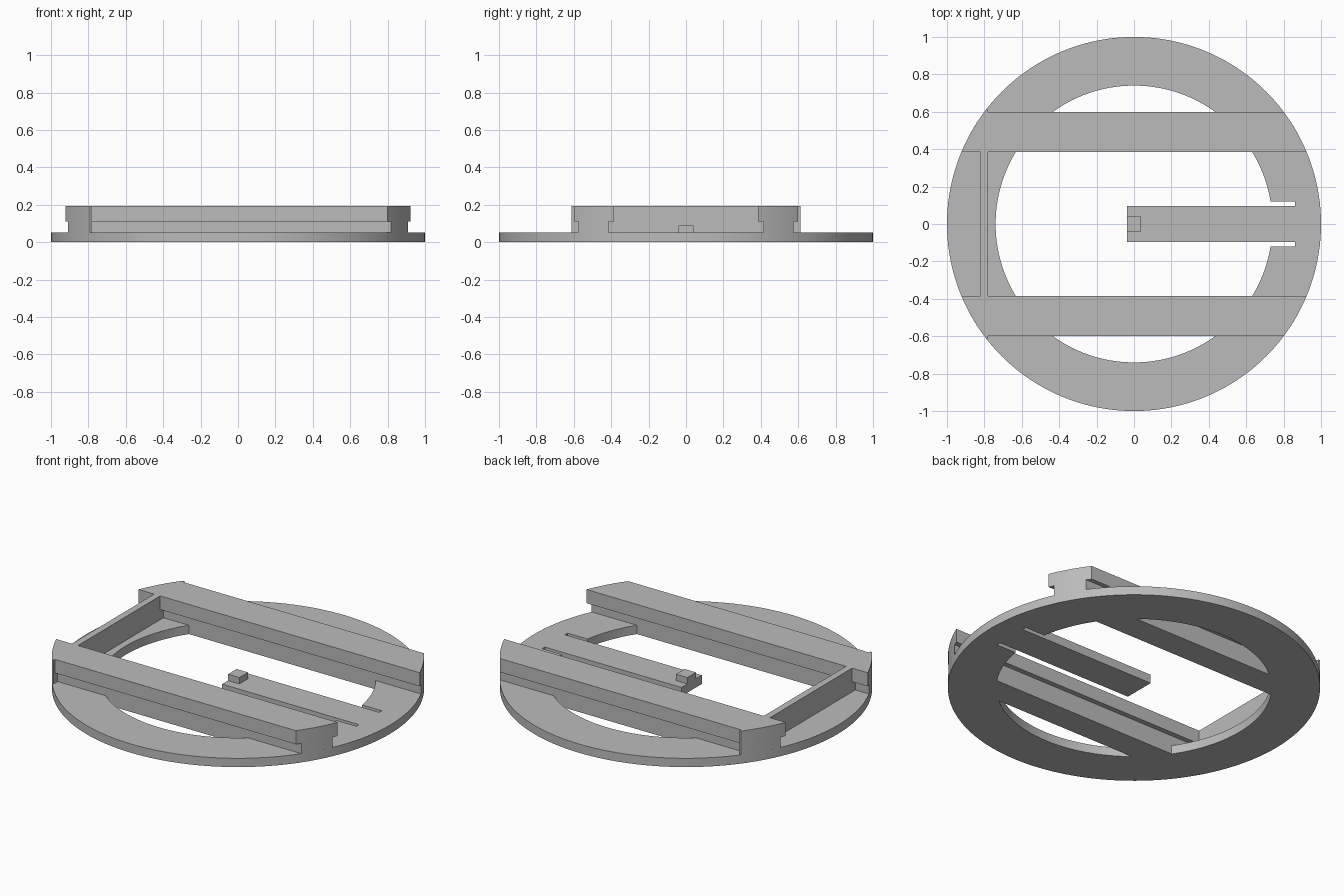
import bpy, bmesh, math

if "Cube" in bpy.data.objects:
    bpy.data.objects.remove(bpy.data.objects["Cube"])

BASE_T, LEDGE_Z, TOP_Z = 0.052, 0.112, 0.193   # plate top, rail ledge, rail top
R_OUT, R_IN = 1.0, 0.74
FOOT = (0.415, 0.575)      # rail foot, inner and outer y
HEAD = (0.385, 0.60)       # rail head, inner and outer y

grey = bpy.data.materials.new("grey")
grey.diffuse_color = (0.5, 0.5, 0.5, 1)
grey.use_nodes = True
grey.node_tree.nodes["Principled BSDF"].inputs["Base Color"].default_value = grey.diffuse_color


def arc(r, a0, a1):
    n = max(2, math.ceil(abs(a1 - a0) / (2 * math.pi) * 160))
    return [(r * math.cos(a0 + (a1 - a0) * i / n),
             r * math.sin(a0 + (a1 - a0) * i / n)) for i in range(n + 1)]


def flip(points):
    return [(x, -y) for x, y in points]


def prism(name, outlines, z0, z1):
    """Extrude flat outlines (inner ones become holes) from z0 to z1."""
    curve = bpy.data.curves.new(name, 'CURVE')
    curve.dimensions = '2D'
    curve.fill_mode = 'BOTH'
    curve.extrude = (z1 - z0) / 2
    for pts in outlines:
        s = curve.splines.new('POLY')
        s.points.add(len(pts) - 1)
        for p, (x, y) in zip(s.points, pts):
            p.co = (x, y, 0, 1)
        s.use_cyclic_u = True
    tmp = bpy.data.objects.new(name + "_outline", curve)
    bpy.context.collection.objects.link(tmp)
    dg = bpy.context.evaluated_depsgraph_get()
    mesh = bpy.data.meshes.new_from_object(tmp.evaluated_get(dg))
    bpy.data.objects.remove(tmp)
    bm = bmesh.new()
    bm.from_mesh(mesh)
    bmesh.ops.remove_doubles(bm, verts=bm.verts, dist=1e-5)
    bmesh.ops.translate(bm, verts=bm.verts, vec=(0, 0, (z0 + z1) / 2))
    bmesh.ops.recalc_face_normals(bm, faces=bm.faces)
    bm.to_mesh(mesh)
    bm.free()
    mesh.materials.clear()
    mesh.materials.append(grey)
    obj = bpy.data.objects.new(name, mesh)
    bpy.context.collection.objects.link(obj)
    bpy.ops.object.select_all(action='DESELECT')
    obj.select_set(True)
    bpy.context.view_layer.objects.active = obj
    bpy.ops.object.shade_smooth_by_angle(angle=math.radians(30))
    return obj


def rect(x0, x1, y0, y1):
    return [(x0, y0), (x1, y0), (x1, y1), (x0, y1)]


def strip(y0, y1):
    """Strip along x whose ends follow the outer circle."""
    a, b = math.asin(y0 / R_OUT), math.asin(y1 / R_OUT)
    return arc(R_OUT, a, b) + arc(R_OUT, math.pi - b, math.pi - a)


# Base plate: disc with two segment holes and a central opening around a tongue
seg = math.asin(FOOT[1] / R_IN)
mid = math.asin(FOOT[0] / R_IN)
slot = math.asin(0.12 / R_IN)
segment = arc(R_IN, seg, math.pi - seg)
opening = (arc(R_IN, slot, mid) + arc(R_IN, math.pi - mid, math.pi + mid)
           + arc(R_IN, -mid, -slot)
           + [(0.86, -0.12), (0.86, -0.095), (-0.037, -0.095),
              (-0.037, 0.095), (0.86, 0.095), (0.86, 0.12)])
disc = arc(R_OUT, 0, 2 * math.pi)[:-1]
prism("base_plate", [disc, segment, flip(segment), opening], 0, BASE_T)

# Small locating block on the tongue tip
prism("tongue_block", [rect(-0.037, 0.037, -0.04, 0.04)], BASE_T, 0.09)

# Two rails with a narrow foot and an overhanging head, plus the stop's outer ears
EAR_Y = 0.613
for side, mirror in (("back", lambda p: p), ("front", flip)):
    for part, (y0, y1), z0, z1 in (("foot", FOOT, BASE_T, LEDGE_Z),
                                   ("head", HEAD, LEDGE_Z, TOP_Z)):
        prism(f"{side}_rail_{part}", [mirror(strip(y0, y1))], z0, z1)
        ear = [(-0.78, y1), (-0.78, EAR_Y)] + arc(
            R_OUT, math.pi - math.asin(EAR_Y), math.pi - math.asin(y1))
        prism(f"{side}_stop_ear_{part}", [mirror(ear)], z0, z1)

# Stop wall joining the rails on the left
prism("stop_wall_lower", [rect(-0.82, -0.78, -FOOT[0], FOOT[0])], BASE_T, LEDGE_Z)
prism("stop_wall_upper", [rect(-0.82, -0.78, -HEAD[0], HEAD[0])], LEDGE_Z, TOP_Z)
